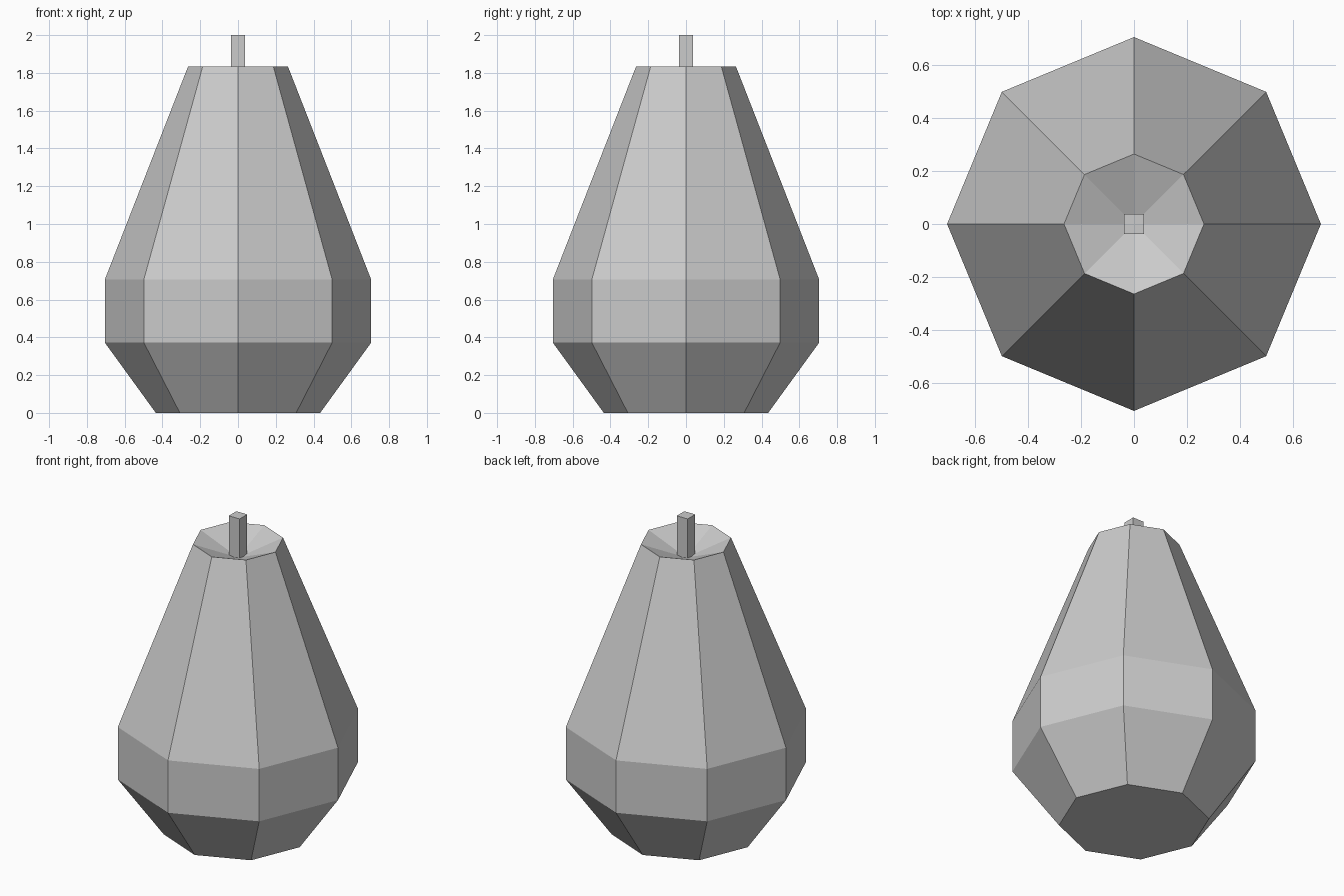
import bpy, bmesh
from math import cos, sin, pi

if "Cube" in bpy.data.objects:
    bpy.data.objects.remove(bpy.data.objects["Cube"])


def lathe(name, profile, sides, turn=0.0, tip=None):
    """Flat-faced solid from (radius, z) rings; optional tip closes the top."""
    bm = bmesh.new()
    rings = [[bm.verts.new((r * cos(turn + 2 * pi * i / sides),
                            r * sin(turn + 2 * pi * i / sides), z))
              for i in range(sides)] for r, z in profile]
    for low, high in zip(rings, rings[1:]):
        for i in range(sides):
            j = (i + 1) % sides
            bm.faces.new((low[i], low[j], high[j], high[i]))
    bm.faces.new(rings[0][::-1])
    if tip is None:
        bm.faces.new(rings[-1])
    else:
        apex = bm.verts.new((0, 0, tip))
        for i in range(sides):
            bm.faces.new((rings[-1][i], rings[-1][(i + 1) % sides], apex))
    mesh = bpy.data.meshes.new(name)
    bm.to_mesh(mesh)
    bm.free()
    obj = bpy.data.objects.new(name, mesh)
    bpy.context.collection.objects.link(obj)
    return obj


# Eight-sided pear body with a sunken dimple on top
lathe("pear_body", [(0.435, 0), (0.705, 0.372), (0.705, 0.706), (0.264, 1.835)],
      8, tip=1.73)

# Square stem rising from the dimple
half = 0.038
lathe("stem", [(half * 2 ** 0.5, 1.735), (half * 2 ** 0.5, 2.0)], 4, turn=pi / 4)
